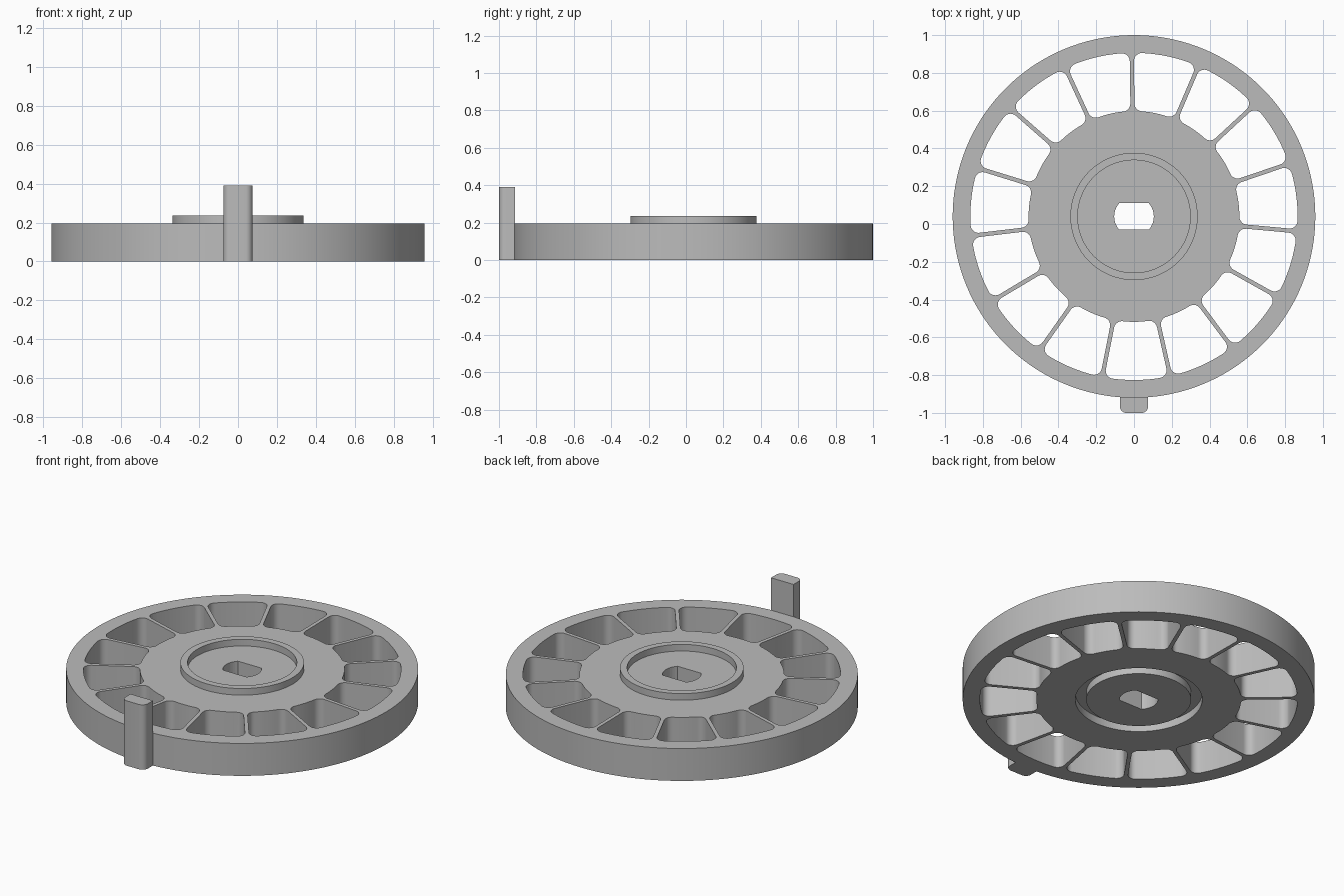
import bpy, bmesh
from math import sin, cos, asin, pi, radians
from mathutils import Matrix, Vector

if "Cube" in bpy.data.objects:
    bpy.data.objects.remove(bpy.data.objects["Cube"])

CENTRE_Y = 0.04      # wheel axis, set back to leave room for the tab
SPOKES = 15
STEP = 2 * pi / SPOKES

grey = bpy.data.materials.new("plain grey")
grey.use_nodes = True
grey.diffuse_color = (0.5, 0.5, 0.5, 1)
grey.node_tree.nodes["Principled BSDF"].inputs["Base Color"].default_value = (0.5, 0.5, 0.5, 1)


def make_object(name, bm, y=0.0):
    bmesh.ops.recalc_face_normals(bm, faces=bm.faces)
    mesh = bpy.data.meshes.new(name)
    bm.to_mesh(mesh)
    bm.free()
    mesh.materials.append(grey)
    obj = bpy.data.objects.new(name, mesh)
    obj.location.y = y
    bpy.context.collection.objects.link(obj)
    return obj


def add_prism(bm, outline, z0, z1):
    face = bm.faces.new([bm.verts.new((x, y, z0)) for x, y in outline])
    geom = bmesh.ops.extrude_face_region(bm, geom=[face])["geom"]
    verts = [g for g in geom if isinstance(g, bmesh.types.BMVert)]
    bmesh.ops.translate(bm, verts=verts, vec=(0, 0, z1 - z0))


def arc(cx, cy, r, a0, a1, n):
    return [(cx + r * cos(a0 + (a1 - a0) * i / n),
             cy + r * sin(a0 + (a1 - a0) * i / n)) for i in range(n + 1)]


def pocket_outline(r_in, r_out, web, fillet):
    """Wedge between two parallel-sided spokes, with rounded corners."""
    half = STEP / 2
    ro, ri = r_out - fillet, r_in + fillet
    a_out = half - asin((web / 2 + fillet) / ro)
    a_in = half - asin((web / 2 + fillet) / ri)
    side = half + pi / 2
    pts = arc(0, 0, r_out, -a_out, a_out, 10)[:-1]
    pts += arc(ro * cos(a_out), ro * sin(a_out), fillet, a_out, side, 7)
    pts += arc(ri * cos(a_in), ri * sin(a_in), fillet, side, a_in + pi, 7)
    pts += arc(0, 0, r_in, a_in, -a_in, 8)[1:-1]
    pts += arc(ri * cos(a_in), -ri * sin(a_in), fillet, pi - a_in, 2 * pi - side, 7)
    pts += arc(ro * cos(a_out), -ro * sin(a_out), fillet, -side, -a_out, 7)[:-1]
    return pts


# Wheel body: turned profile with a raised ring on top and a mating groove below
profile = [(0, 0), (0.286, 0), (0.286, 0.045), (0.346, 0.045), (0.346, 0),
           (0.96, 0), (0.96, 0.195), (0.337, 0.195), (0.337, 0.235),
           (0.298, 0.235), (0.298, 0.195), (0, 0.195)]
bm = bmesh.new()
verts = [bm.verts.new((r, 0, z)) for r, z in profile]
edges = [bm.edges.new(pair) for pair in zip(verts, verts[1:])]
bmesh.ops.spin(bm, geom=verts + edges, cent=(0, 0, 0), axis=(0, 0, 1),
               angle=2 * pi, steps=144, use_merge=False)
bmesh.ops.remove_doubles(bm, verts=bm.verts, dist=1e-4)
wheel = make_object("spoked_wheel", bm, CENTRE_Y)

# Cutter: the ring of pockets and the flat-sided shaft hole
bm = bmesh.new()
outline = pocket_outline(0.558, 0.866, 0.022, 0.042)
for i in range(SPOKES):
    turn = Matrix.Rotation(radians(90.8) + (i + 0.5) * STEP, 3, 'Z')
    add_prism(bm, [(turn @ Vector((x, y, 0))).xy for x, y in outline], -0.1, 0.4)
flat = asin(0.07 / 0.105)
add_prism(bm, arc(0, 0, 0.105, -flat, flat, 10)
          + arc(0, 0, 0.105, pi - flat, pi + flat, 10), -0.1, 0.4)
cutter = make_object("pocket_cutter", bm, CENTRE_Y)

cut = wheel.modifiers.new("pockets", 'BOOLEAN')
cut.operation = 'DIFFERENCE'
cut.solver = 'EXACT'
cut.object = cutter
bpy.ops.object.select_all(action='DESELECT')
wheel.select_set(True)
bpy.context.view_layer.objects.active = wheel
bpy.ops.object.modifier_apply(modifier=cut.name)
bpy.data.objects.remove(cutter)

# Upright tab on the front of the rim, rounded on its outer corners
bm = bmesh.new()
r = 0.035
add_prism(bm, [(0.075, -0.915), (-0.075, -0.915)]
          + arc(-0.075 + r, -1 + r, r, pi, 1.5 * pi, 7)
          + arc(0.075 - r, -1 + r, r, 1.5 * pi, 2 * pi, 7), 0, 0.39)
tab = make_object("rim_tab", bm)

# Smooth the round walls, keep the edges crisp
for obj in (wheel, tab):
    bpy.ops.object.select_all(action='DESELECT')
    obj.select_set(True)
    bpy.context.view_layer.objects.active = obj
    bpy.ops.object.shade_smooth_by_angle(angle=radians(30))
